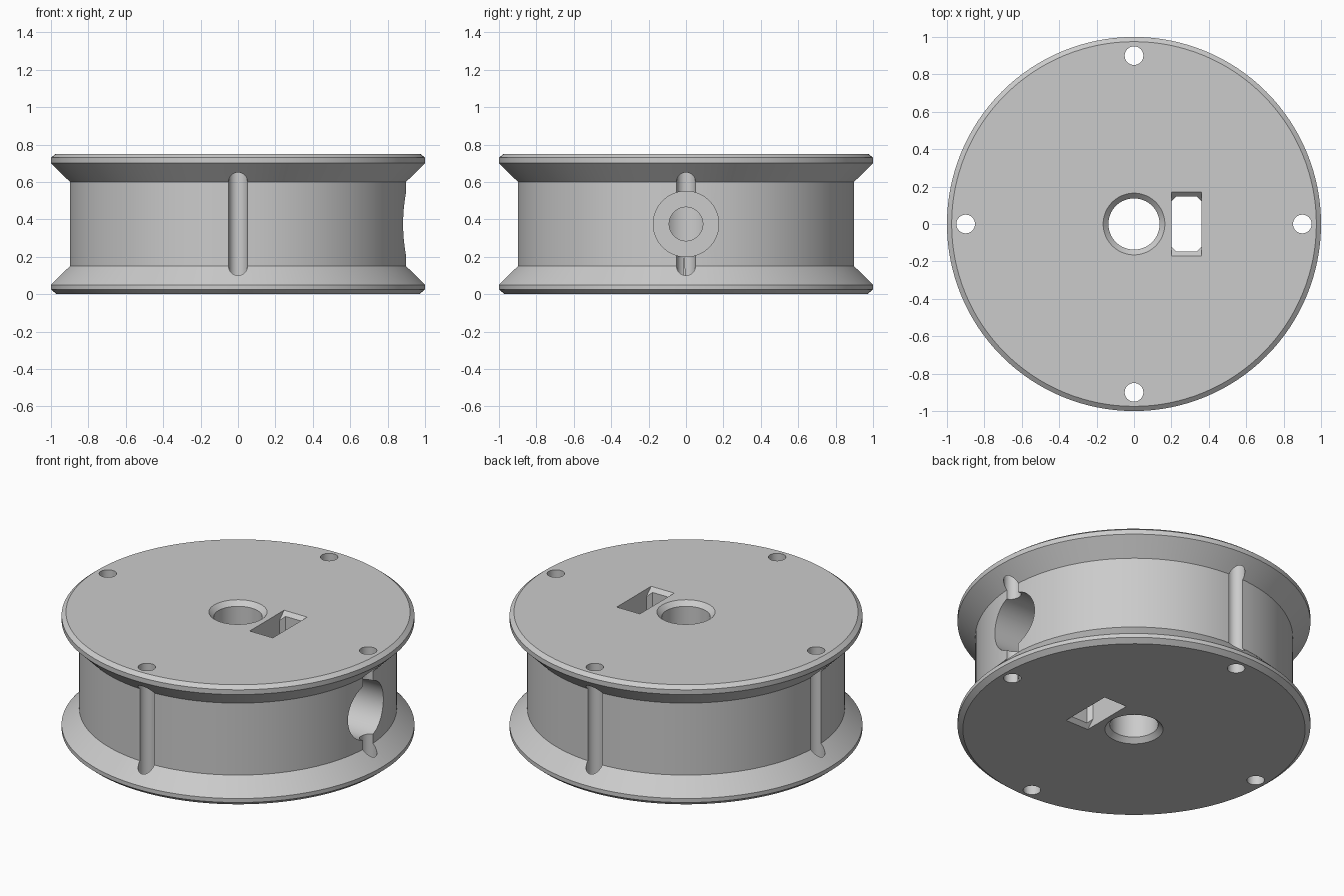
import bpy, bmesh, math
from mathutils import Matrix

if "Cube" in bpy.data.objects:
    bpy.data.objects.remove(bpy.data.objects["Cube"])

H = 0.75  # overall height


def make_object(name, bm):
    bmesh.ops.recalc_face_normals(bm, faces=bm.faces)
    mesh = bpy.data.meshes.new(name)
    bm.to_mesh(mesh)
    bm.free()
    obj = bpy.data.objects.new(name, mesh)
    bpy.context.collection.objects.link(obj)
    return obj


def lathe(name, profile, sides):
    """Closed solid of revolution about z from (radius, z) pairs."""
    bm = bmesh.new()
    rings = []
    for r, z in profile:
        rings.append([bm.verts.new((r * math.cos(2 * math.pi * i / sides),
                                    r * math.sin(2 * math.pi * i / sides), z))
                      for i in range(sides)])
    for a, b in zip(rings, rings[1:]):
        for i in range(sides):
            j = (i + 1) % sides
            bm.faces.new((a[i], a[j], b[j], b[i]))
    bm.faces.new(rings[0])
    bm.faces.new(rings[-1])
    return make_object(name, bm)


def prism(name, points, offset):
    """Extrude a polygon along an offset vector."""
    bm = bmesh.new()
    face = bm.faces.new([bm.verts.new(p) for p in points])
    ext = bmesh.ops.extrude_face_region(bm, geom=[face])
    moved = [v for v in ext["geom"] if isinstance(v, bmesh.types.BMVert)]
    bmesh.ops.translate(bm, verts=moved, vec=offset)
    return make_object(name, bm)


def cut(target, cutter):
    mod = target.modifiers.new("cut", 'BOOLEAN')
    mod.operation = 'DIFFERENCE'
    mod.solver = 'EXACT'
    mod.object = cutter
    bpy.context.view_layer.objects.active = target
    bpy.ops.object.modifier_apply(modifier=mod.name)
    bpy.data.objects.remove(cutter, do_unlink=True)


# Spool body: drum between two bevelled flanges
spool = lathe("spool", [(0.97, 0), (1, 0.025), (1, 0.05), (0.9, 0.15),
                        (0.9, 0.6), (1, 0.7), (1, 0.73), (0.975, H)], 128)

# Central bore with chamfered ends
cut(spool, lathe("bore_cutter", [(0.175, -0.01), (0.137, 0.028),
                                 (0.137, H - 0.028), (0.175, H + 0.01)], 64))

# Four rim holes that leave grooves down the drum
for k in range(4):
    a = k * math.pi / 2
    hole = lathe("rim_hole_cutter", [(0.05, -0.1), (0.05, H + 0.1)], 32)
    hole.data.transform(Matrix.Translation((0.9 * math.cos(a), 0.9 * math.sin(a), 0)))
    cut(spool, hole)

# Nut slot with clipped corners
x0, x1, w, c = 0.2, 0.36, 0.147, 0.025
slot = [(x0 + c, -w), (x1 - c, -w), (x1, c - w), (x1, w - c),
        (x1 - c, w), (x0 + c, w), (x0, w - c), (x0, c - w)]
cut(spool, prism("slot_cutter", [(x, y, -0.1) for x, y in slot], (0, 0, H + 0.2)))

# Sloped lead-ins at both ends of the slot
for z, s in ((H, 1), (0, -1)):
    pts = [(x0, -0.18, z + 0.01 * s), (x0, 0.18, z + 0.01 * s),
           (x0, 0.11, z - 0.06 * s), (x0, -0.11, z - 0.06 * s)]
    cut(spool, prism("slot_lead_cutter", pts, (x1 - x0, 0, 0)))

# Radial screw hole with a wide head recess
for r, start, end in ((0.175, 0.5, 1.1), (0.09, 0.05, 0.7)):
    hole = lathe("screw_cutter", [(r, start), (r, end)], 64)
    hole.data.transform(Matrix.Translation((0, 0, 0.375)) @ Matrix.Rotation(math.pi / 2, 4, 'Y'))
    cut(spool, hole)

# Plain grey finish
grey = bpy.data.materials.new("plain grey")
grey.diffuse_color = (0.6, 0.6, 0.6, 1)
grey.use_nodes = True
grey.node_tree.nodes["Principled BSDF"].inputs["Base Color"].default_value = grey.diffuse_color
spool.data.materials.clear()
spool.data.materials.append(grey)

bpy.ops.object.select_all(action='DESELECT')
spool.select_set(True)
bpy.context.view_layer.objects.active = spool
bpy.ops.object.shade_smooth_by_angle(angle=math.radians(20))
